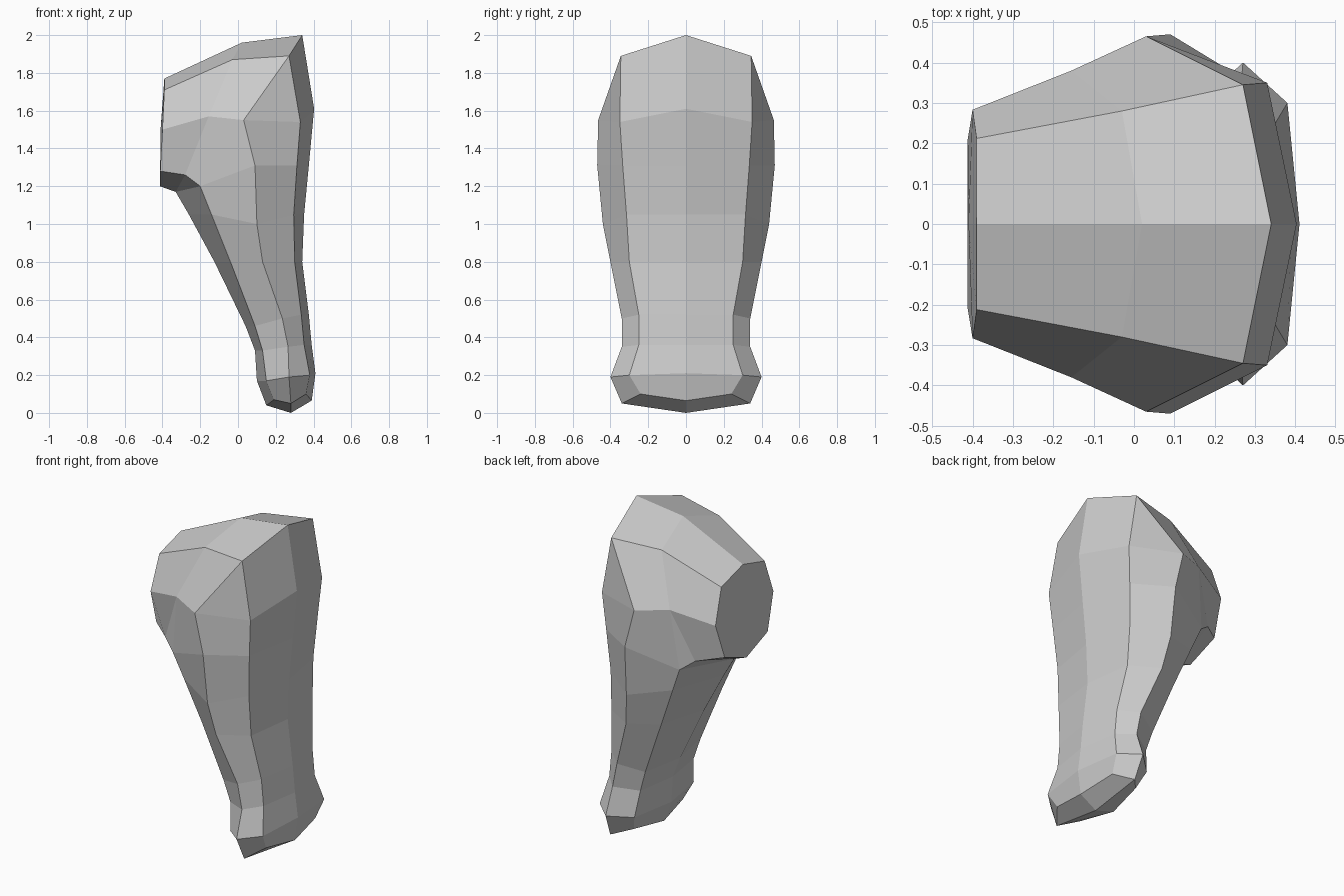
import bpy, bmesh

if "Cube" in bpy.data.objects:
    bpy.data.objects.remove(bpy.data.objects["Cube"])

# Shaft and foot stations, bottom to top:
# (z, x) of back centre, (x, y, z) of back corner, side ridge, front corner, (x, z) of front centre
STATIONS = [
    ((.39, .065), (.36, .24, .10), (.28, .34, .05), (.19, .24, .07), (.15, .04)),
    ((.41, .21), (.38, .30, .20), (.27, .40, .19), (.15, .29, .17), (.10, .17)),
    ((.39, .36), (.35, .25, .36), (.265, .34, .35), (.13, .26, .33), (.09, .33)),
    ((.375, .52), (.335, .25, .52), (.235, .34, .50), (.09, .27, .46), (.04, .46)),
    ((.34, .80), (.30, .30, .80), (.13, .40, .80), (-.04, .30, .80), (-.125, .80)),
    ((.35, 1.05), (.295, .315, 1.05), (.10, .44, 1.00), (-.14, .33, 1.05), (-.26, 1.05)),
    ((.375, 1.31), (.312, .335, 1.31), (.09, .47, 1.31), (-.20, .35, 1.20), (-.33, 1.17)),
]

bm = bmesh.new()
cache = {}


def vert(p):
    key = tuple(round(c, 4) + 0.0 for c in p)
    if key not in cache:
        cache[key] = bm.verts.new(key)
    return cache[key]


def face(*pts):
    """Add a face and its mirror image across y = 0."""
    for s in (1, -1):
        bm.faces.new([vert((x, s * y, z)) for x, y, z in pts][::s])


# Shaft: skin neighbouring half rings
rings = [[(p[0], 0, p[1]) if len(p) == 2 else p for p in st] for st in STATIONS]
for lo, hi in zip(rings, rings[1:]):
    for i in range(4):
        face(lo[i], lo[i + 1], hi[i + 1], hi[i])

# Sole: shallow keel at the bottom
a, b, c, d, e = rings[0]
sole = (.28, 0, 0)
face(a, b, c, sole)
face(sole, c, d, e)

# Head: back and crown
a, b, c, d, e = rings[-1]
back, back_corner = (.403, 0, 1.61), (.33, .35, 1.54)
ridge, cheek = (.03, .465, 1.55), (-.155, .38, 1.57)
top, top_corner = (.34, 0, 2), (.27, .345, 1.89)
crown, crown_edge = (.02, 0, 1.96), (-.03, .28, 1.87)
jaw = (-.28, .31, 1.26)
nose = [(-.39, 0, 1.77), (-.39, .212, 1.71), (-.40, .283, 1.50),
        (-.412, .21, 1.28), (-.413, 0, 1.20)]
face(a, b, back_corner, back)
face(b, c, ridge, back_corner)
face(back, back_corner, top_corner, top)
face(back_corner, ridge, top_corner)
face(top, top_corner, crown_edge, crown)
face(crown, crown_edge, nose[1], nose[0])

# Head: sides, underside and nose
face(top_corner, ridge, cheek, crown_edge)
face(crown_edge, cheek, nose[2], nose[1])
face(c, d, cheek, ridge)
face(d, jaw, cheek)
face(cheek, jaw, nose[3], nose[2])
face(d, e, jaw)
face(jaw, e, nose[4], nose[3])
nose_mid = (-.41, 0, 1.5)
face(nose[0], nose[1], nose[2], nose_mid)
face(nose_mid, nose[2], nose[3], nose[4])

bmesh.ops.recalc_face_normals(bm, faces=bm.faces)
mesh = bpy.data.meshes.new("stubby_leg")
bm.to_mesh(mesh)
bm.free()
obj = bpy.data.objects.new("stubby_leg", mesh)
bpy.context.collection.objects.link(obj)
